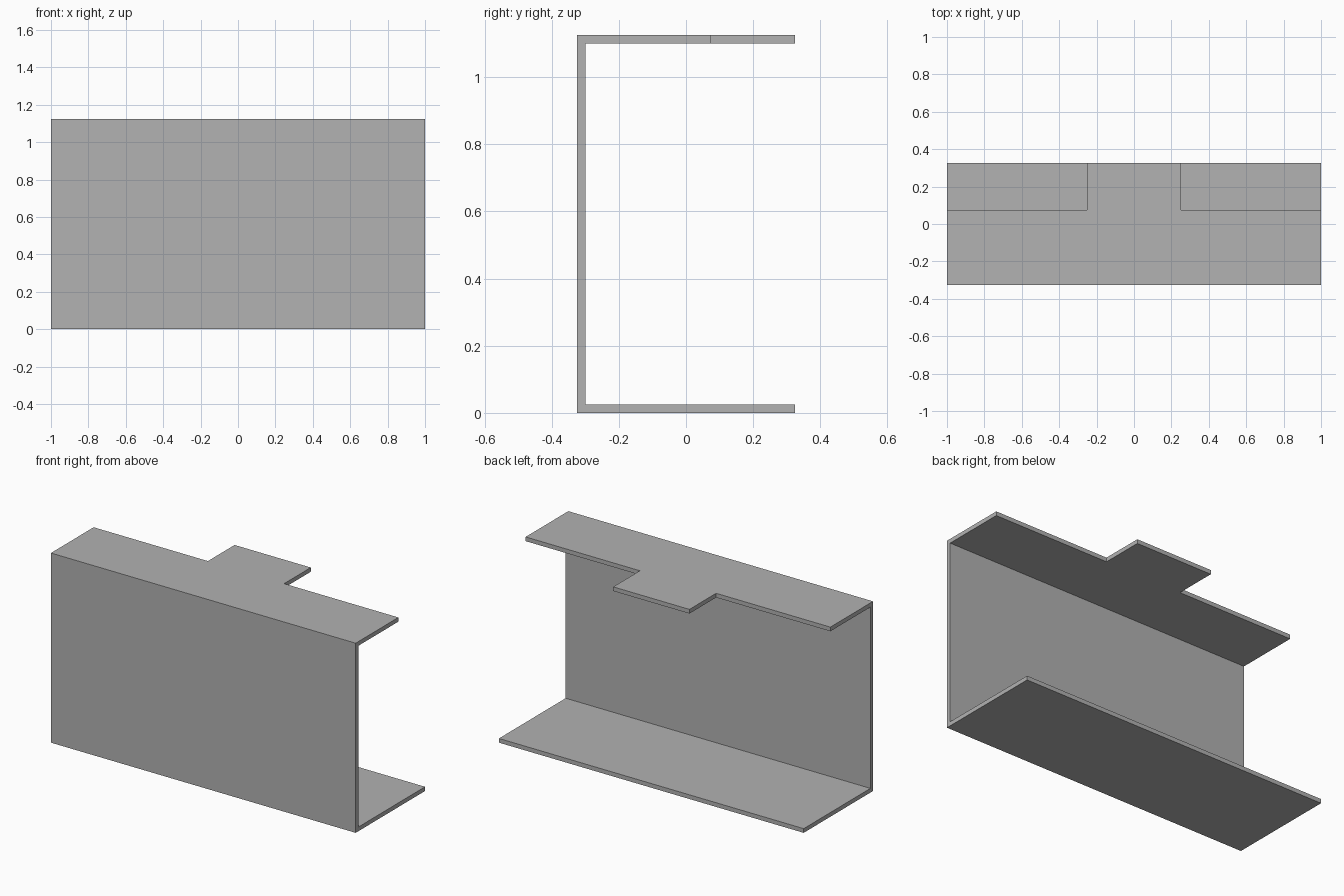
import bpy
import bmesh

cube = bpy.data.objects.get("Cube")
if cube:
    bpy.data.objects.remove(cube, do_unlink=True)

HALF_LENGTH, HALF_DEPTH, HEIGHT = 1.0, 0.325, 1.125
SHEET = 0.025        # sheet thickness
LIP_EDGE = 0.075     # back edge of the top flange
TAB_HALF = 0.25      # half width of the tab

grey = bpy.data.materials.new("plain grey")
grey.use_nodes = True
colour = (0.445, 0.445, 0.445, 1)
grey.diffuse_color = colour
grey.node_tree.nodes["Principled BSDF"].inputs["Base Color"].default_value = colour

# Channel cross-section in y and z
front, inner = -HALF_DEPTH, -HALF_DEPTH + SHEET
profile = [
    (front, 0), (HALF_DEPTH, 0), (HALF_DEPTH, SHEET), (inner, SHEET),
    (inner, HEIGHT - SHEET), (LIP_EDGE, HEIGHT - SHEET),
    (LIP_EDGE, HEIGHT), (front, HEIGHT),
]

# Sweep the section along x, with stations at the tab's sides
bm = bmesh.new()
stations = (-HALF_LENGTH, -TAB_HALF, TAB_HALF, HALF_LENGTH)
rings = [[bm.verts.new((x, y, z)) for y, z in profile] for x in stations]
count = len(profile)
for a, b in zip(rings, rings[1:]):
    for i in range(count):
        j = (i + 1) % count
        bm.faces.new((a[i], a[j], b[j], b[i]))
bm.faces.new(rings[0])
bm.faces.new(reversed(rings[-1]))
bmesh.ops.recalc_face_normals(bm, faces=bm.faces)

# Pull the middle of the top flange's edge back into a tab
edge_face = next(f for f in bm.faces
                 if f.normal.y > 0.9
                 and abs(f.calc_center_median().x) < 0.01
                 and abs(f.calc_center_median().y - LIP_EDGE) < 0.01)
tab = bmesh.ops.extrude_discrete_faces(bm, faces=[edge_face])["faces"][0]
bmesh.ops.translate(bm, verts=tab.verts, vec=(0, HALF_DEPTH - LIP_EDGE, 0))

# Merge coplanar faces into clean flat panels
bmesh.ops.dissolve_limit(bm, angle_limit=0.01, verts=bm.verts, edges=bm.edges)
bmesh.ops.recalc_face_normals(bm, faces=bm.faces)

mesh = bpy.data.meshes.new("folded_panel")
bm.to_mesh(mesh)
bm.free()
mesh.materials.append(grey)
panel = bpy.data.objects.new("folded_panel", mesh)
bpy.context.collection.objects.link(panel)
